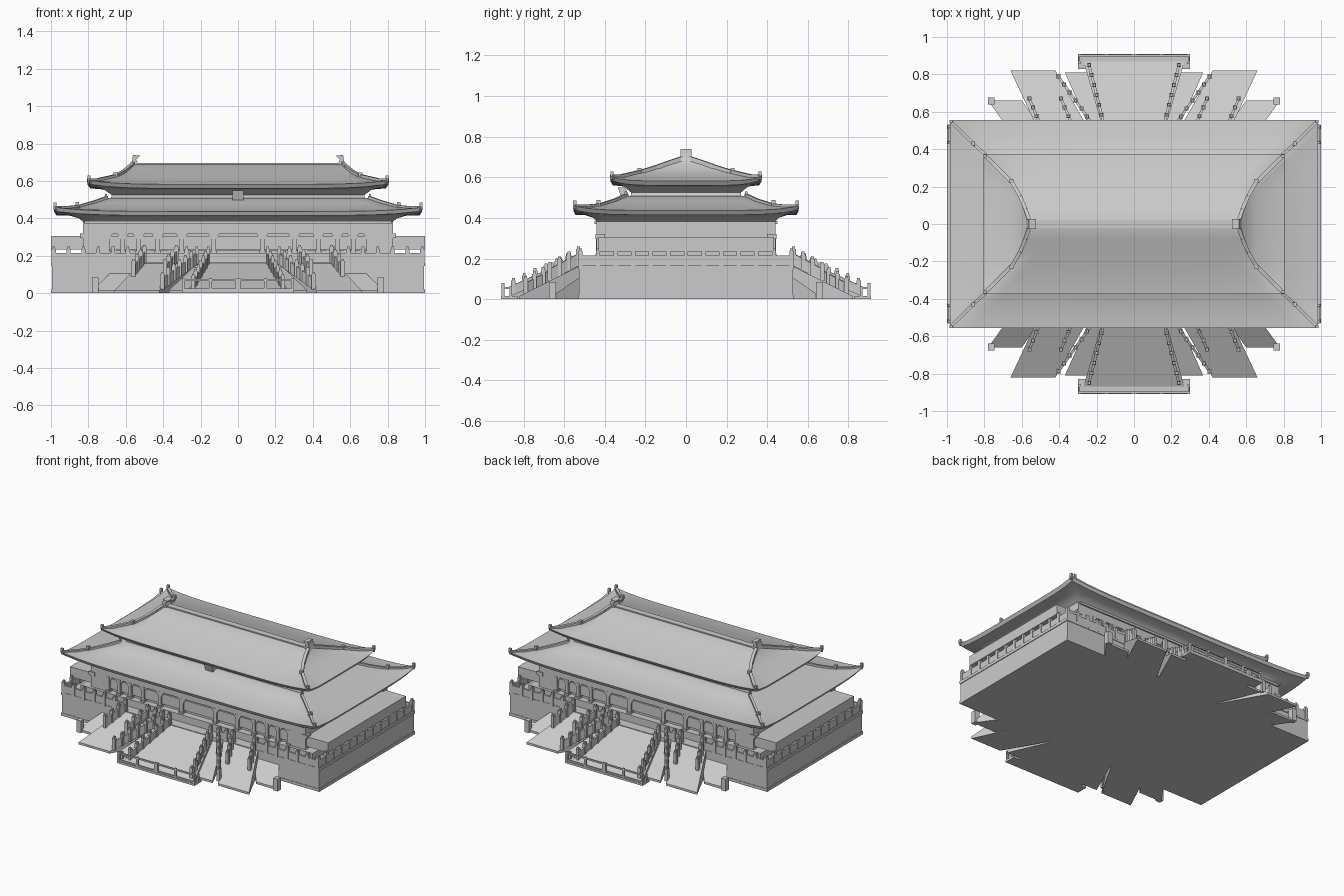
import bpy, bmesh
from mathutils import Vector

if "Cube" in bpy.data.objects:
    bpy.data.objects.remove(bpy.data.objects["Cube"])

FLOOR = 0.165


def hexa(bm, pts):
    """Six-sided solid: four bottom corners, then four top corners."""
    v = [bm.verts.new(p) for p in pts]
    for f in ((3, 2, 1, 0), (4, 5, 6, 7), (0, 1, 5, 4), (1, 2, 6, 5), (2, 3, 7, 6), (3, 0, 4, 7)):
        bm.faces.new([v[i] for i in f])


def box(bm, x0, x1, y0, y1, z0, z1):
    hexa(bm, [(x, y, z) for z in (z0, z1) for x, y in ((x0, y0), (x1, y0), (x1, y1), (x0, y1))])


def finish(bm, name, mirror="", smooth=False):
    bmesh.ops.recalc_face_normals(bm, faces=bm.faces)
    me = bpy.data.meshes.new(name)
    bm.to_mesh(me)
    bm.free()
    ob = bpy.data.objects.new(name, me)
    bpy.context.collection.objects.link(ob)
    if mirror:
        m = ob.modifiers.new("mirror", 'MIRROR')
        m.use_axis = ("X" in mirror, "Y" in mirror, False)
        m.use_mirror_merge = False
    if smooth:
        bpy.ops.object.select_all(action='DESELECT')
        ob.select_set(True)
        bpy.context.view_layer.objects.active = ob
        bpy.ops.object.shade_smooth_by_angle(angle=0.6)
    return ob


def boxes(name, items, mirror=""):
    bm = bmesh.new()
    for b in items:
        box(bm, *b)
    return finish(bm, name, mirror)


def railing(bm, p, q, n, h=0.05, w=0.007):
    """Sloped panel from p to q with n + 1 taller posts."""
    p, q = Vector(p), Vector(q)
    d = q - p
    s = Vector((-d.y, d.x, 0)).normalized() * w
    up = Vector((0, 0, h))
    low = Vector((0, 0, -0.01))
    base = [p - s, q - s, q + s, p + s]
    hexa(bm, [b + low for b in base] + [b + up for b in base])
    for i in range(n + 1):
        c = p.lerp(q, i / n)
        box(bm, c.x - .011, c.x + .011, c.y - .011, c.y + .011, c.z - .01, c.z + h + .022)
        box(bm, c.x - .007, c.x + .007, c.y - .007, c.y + .007, c.z + h + .02, c.z + h + .034)


def roof(name, rings, n=16):
    """Loft of rectangles (half x, half y, z, corner lift)."""
    bm = bmesh.new()
    loops = []
    for hx, hy, z, lift in rings:
        loop = []
        corners = [(-1, -1), (1, -1), (1, 1), (-1, 1)]
        for k in range(4):
            a, b = corners[k], corners[(k + 1) % 4]
            for i in range(n):
                t = i / n
                x, y = a[0] + (b[0] - a[0]) * t, a[1] + (b[1] - a[1]) * t
                loop.append(bm.verts.new((x * hx, y * hy, z + lift * abs(2 * t - 1) ** 6)))
        loops.append(loop)
    m = 4 * n
    for a, b in zip(loops, loops[1:]):
        for i in range(m):
            bm.faces.new((a[i], a[(i + 1) % m], b[(i + 1) % m], b[i]))
    bm.faces.new(loops[0][::-1])
    bm.faces.new(loops[-1])
    return finish(bm, name, smooth=True)


def hip_ridge(name, pts, w=0.010, h=0.022):
    """Raised ridge along a roof corner, with a small upturned tip."""
    bm = bmesh.new()
    pts = [Vector(p) for p in pts]
    for p, q in zip(pts, pts[1:]):
        d = q - p
        s = Vector((-d.y, d.x, 0)).normalized() * w
        base = [p - s, q - s, q + s, p + s]
        hexa(bm, [b - Vector((0, 0, .01)) for b in base] + [b + Vector((0, 0, h)) for b in base])
    e = pts[0]
    box(bm, e.x - .012, e.x + .004, e.y - .012, e.y + .004, e.z, e.z + .03)
    return finish(bm, name, "XY")


# Stone platform with a slight base and cornice
boxes("platform", [(-.985, .985, -.52, .52, 0, FLOOR), (-1, 1, -.53, .53, 0, .02),
                   (-1, 1, -.53, .53, .145, FLOOR), (-.995, .995, -.527, .527, .02, .145)])
boxes("hall_plinth", [(-1, 1, -.43, .43, .235, .305), (-.9, .9, -.46, .46, FLOOR, .215)])

# Terrace balustrade, with gaps at the stairs
bm = bmesh.new()
railing(bm, (.985, 0, FLOOR), (.985, -.52, FLOOR), 6)
railing(bm, (.985, -.52, FLOOR), (.51, -.52, FLOOR), 6)
railing(bm, (.33, -.52, FLOOR), (.22, -.52, FLOOR), 2)
finish(bm, "terrace_balustrade", "XY")

# Ramps of the stairs, splaying outward
def ramp(bm, b0, b1, t0, t1, yb, zt=FLOOR, zb=.015, yt=-.52):
    hexa(bm, [(b0, yb, 0), (b1, yb, 0), (t1, yt, 0), (t0, yt, 0),
              (b0, yb, zb), (b1, yb, zb), (t1, yt, zt), (t0, yt, zt)])

bm = bmesh.new()
ramp(bm, -.27, .27, -.17, .17, -.87)
box(bm, -.3, .3, -.91, -.83, 0, .015)
finish(bm, "center_stair", "Y")

bm = bmesh.new()
ramp(bm, .25, .37, .16, .24, -.81, .14)
ramp(bm, .42, .66, .25, .52, -.82)
ramp(bm, .60, .78, .50, .68, -.66, .11)
box(bm, .745, .78, -.675, -.64, 0, .085)
finish(bm, "side_stairs", "XY")

# Stair railings
bm = bmesh.new()
railing(bm, (.16, -.53, FLOOR), (.24, -.85, .02), 6)
railing(bm, (.22, -.53, FLOOR), (.405, -.79, .03), 6)
railing(bm, (.33, -.53, FLOOR + .01), (.39, -.67, .10), 3)
railing(bm, (.50, -.53, FLOOR + .01), (.56, -.67, .10), 3)
finish(bm, "stair_railings", "XY")

# Low open fence at the foot of the center stair
fence = [(x, x + .014, -.908, -.894, 0, .08) for x in (.0, .14, .286)]
fence += [(0, .3, -.906, -.896, .066, .076), (0, .3, -.906, -.896, .015, .025),
          (.288, .298, -.9, -.86, .05, .06), (.286, .3, -.87, -.856, 0, .065)]
boxes("stair_fence", fence, "XY")

# Hall body, recessed behind the colonnade
boxes("hall_body", [(-.81, .81, -.405, .405, FLOOR, .42)])
boxes("hall_end_walls", [(.70, .83, -.44, 0, FLOOR, .40), (.80, .845, -.445, -.40, .295, .32)], "XY")
boxes("lintel", [(-.83, .83, -.44, -.40, .318, .40), (-.82, .82, -.45, -.40, .37, .385)], "Y")

# Columns with corner brackets that round the openings
bm = bmesh.new()
cols = [.13, .30, .43, .53, .615, .70]
for x in cols:
    box(bm, x - .012, x + .012, -.442, -.40, FLOOR, .32)
    box(bm, x - .017, x + .017, -.446, -.40, FLOOR, .225)
    for s in (-1, 1):
        a, b = x + s * .012, x + s * .032
        hexa(bm, [(a, -.438, .29), (a + s * .002, -.438, .29), (a + s * .002, -.41, .29), (a, -.41, .29),
                  (a, -.438, .32), (b, -.438, .32), (b, -.41, .32), (a, -.41, .32)])
finish(bm, "columns", "XY")

# Door frames in the recess
frames = []
for a, b in zip([-.13] + cols, cols):
    m = (a + b) / 2
    frames.append((m - .004, m + .004, -.412, -.40, FLOOR, .32))
    frames.append((a, b, -.415, -.40, FLOOR, .228))
boxes("door_frames", frames, "XY")

# Lower roof, upper storey and upper roof
roof("lower_roof", [(.82, .435, .375, 0), (.85, .455, .40, 0), (.90, .50, .415, .005), (.97, .545, .415, .022),
                    (.985, .555, .437, .022), (.92, .49, .445, .010), (.85, .42, .46, .002),
                    (.77, .35, .483, 0), (.70, .295, .508, 0), (.69, .285, .508, 0)])
roof("upper_storey", [(.685, .275, .49, 0), (.675, .27, .525, 0), (.71, .30, .55, 0), (.74, .325, .565, 0)])
roof("upper_roof", [(.70, .29, .55, 0), (.74, .32, .557, .005), (.79, .36, .56, .022),
                    (.805, .373, .582, .022), (.75, .32, .592, .010), (.65, .22, .622, .002),
                    (.61, .15, .645, 0), (.58, .08, .67, 0), (.56, .02, .69, 0)])

# Hip ridges on both roofs
hip_ridge("lower_hip_ridges", [(.982, .552, .455), (.92, .49, .453), (.85, .42, .46), (.77, .35, .483), (.70, .295, .508)], .008, .012)
hip_ridge("upper_hip_ridges", [(.80, .368, .598), (.75, .32, .60), (.65, .22, .623), (.61, .15, .645),
                               (.58, .08, .67), (.56, .02, .69)], .010, .014)
boxes("roof_guardians", [(.85, .87, .42, .44, .455, .487), (.645, .665, .22, .24, .62, .645),
                         (.70, .712, .29, .302, .51, .53)], "XY")

# Main ridge and its upswept end ornaments
boxes("main_ridge", [(-.56, .56, -.022, .022, .665, .697)])
bm = bmesh.new()
prof = [(.53, .68), (.575, .68), (.565, .715), (.562, .74), (.525, .735), (.545, .715)]
sides = [[bm.verts.new((x, y, z)) for x, z in prof] for y in (-.028, .028)]
bm.faces.new(sides[0])
bm.faces.new(sides[1][::-1])
for i in range(len(prof)):
    j = (i + 1) % len(prof)
    bm.faces.new((sides[0][i], sides[0][j], sides[1][j], sides[1][i]))
finish(bm, "ridge_ornaments", "X")

# Blank plaque under the upper eave
bm = bmesh.new()
hexa(bm, [(-.03, -.315, .49), (.03, -.315, .49), (.03, -.27, .49), (-.03, -.27, .49),
          (-.03, -.335, .55), (.03, -.335, .55), (.03, -.30, .55), (-.03, -.30, .55)])
finish(bm, "front_plaque")
